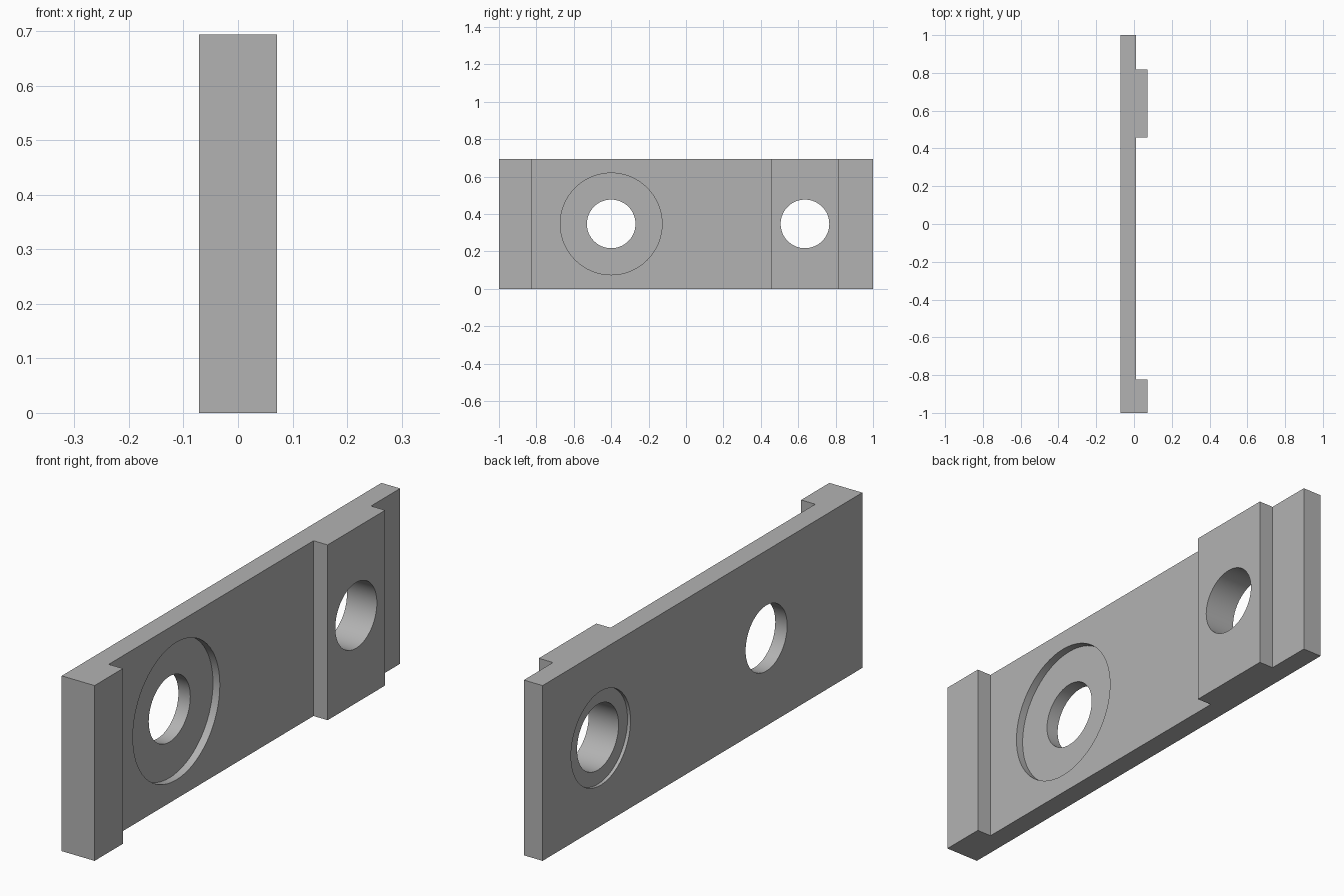
import bpy
import bmesh
import math
from mathutils import Matrix, Vector

cube = bpy.data.objects.get("Cube")
if cube:
    bpy.data.objects.remove(cube, do_unlink=True)

HEIGHT = 0.694
BACK, FACE, PAD = -0.072, 0.01, 0.072   # x levels of the plate and raised pads
MID = HEIGHT / 2

grey = bpy.data.materials.new("plain grey")
grey.use_nodes = True
grey.diffuse_color = (0.45, 0.45, 0.45, 1)
grey.node_tree.nodes["Principled BSDF"].inputs["Base Color"].default_value = grey.diffuse_color


def make_object(name, bm):
    mesh = bpy.data.meshes.new(name)
    bmesh.ops.recalc_face_normals(bm, faces=bm.faces)
    bm.to_mesh(mesh)
    bm.free()
    obj = bpy.data.objects.new(name, mesh)
    bpy.context.collection.objects.link(obj)
    mesh.materials.append(grey)
    return obj


def bore(target, y, radius, x0, x1):
    """Cut a round hole or pocket along x between two levels."""
    bm = bmesh.new()
    place = Matrix.Translation(((x0 + x1) / 2, y, MID)) @ Matrix.Rotation(math.pi / 2, 4, "Y")
    bmesh.ops.create_cone(bm, cap_ends=True, segments=64, radius1=radius,
                          radius2=radius, depth=x1 - x0, matrix=place)
    cutter = make_object("bore_cutter", bm)
    cutter.hide_render = True
    mod = target.modifiers.new("bore", "BOOLEAN")
    mod.operation = "DIFFERENCE"
    mod.solver = "EXACT"
    mod.object = cutter
    bpy.context.view_layer.objects.active = target
    bpy.ops.object.modifier_apply(modifier=mod.name)
    bpy.data.objects.remove(cutter, do_unlink=True)


# Stepped plate: plan outline extruded upward
outline = [(BACK, -1), (PAD, -1), (PAD, -0.823), (FACE, -0.823), (FACE, 0.458),
           (PAD, 0.458), (PAD, 0.818), (FACE, 0.818), (FACE, 1), (BACK, 1)]
bm = bmesh.new()
base = bm.faces.new([bm.verts.new((x, y, 0)) for x, y in outline])
top = bmesh.ops.extrude_face_region(bm, geom=[base])
bmesh.ops.translate(bm, vec=Vector((0, 0, HEIGHT)),
                    verts=[v for v in top["geom"] if isinstance(v, bmesh.types.BMVert)])
plate = make_object("mounting_plate", bm)

# Through holes
for y in (-0.4, 0.636):
    bore(plate, y, 0.13, -0.2, 0.2)

# Wide pocket on the stepped side, shallow pocket on the flat side
bore(plate, -0.4, 0.272, FACE - 0.03, 0.06)
bore(plate, 0.636, 0.186, -0.2, BACK + 0.013)

# Smooth bores with crisp edges
bpy.ops.object.select_all(action="DESELECT")
plate.select_set(True)
bpy.context.view_layer.objects.active = plate
bpy.ops.object.shade_smooth_by_angle(angle=math.radians(30))
